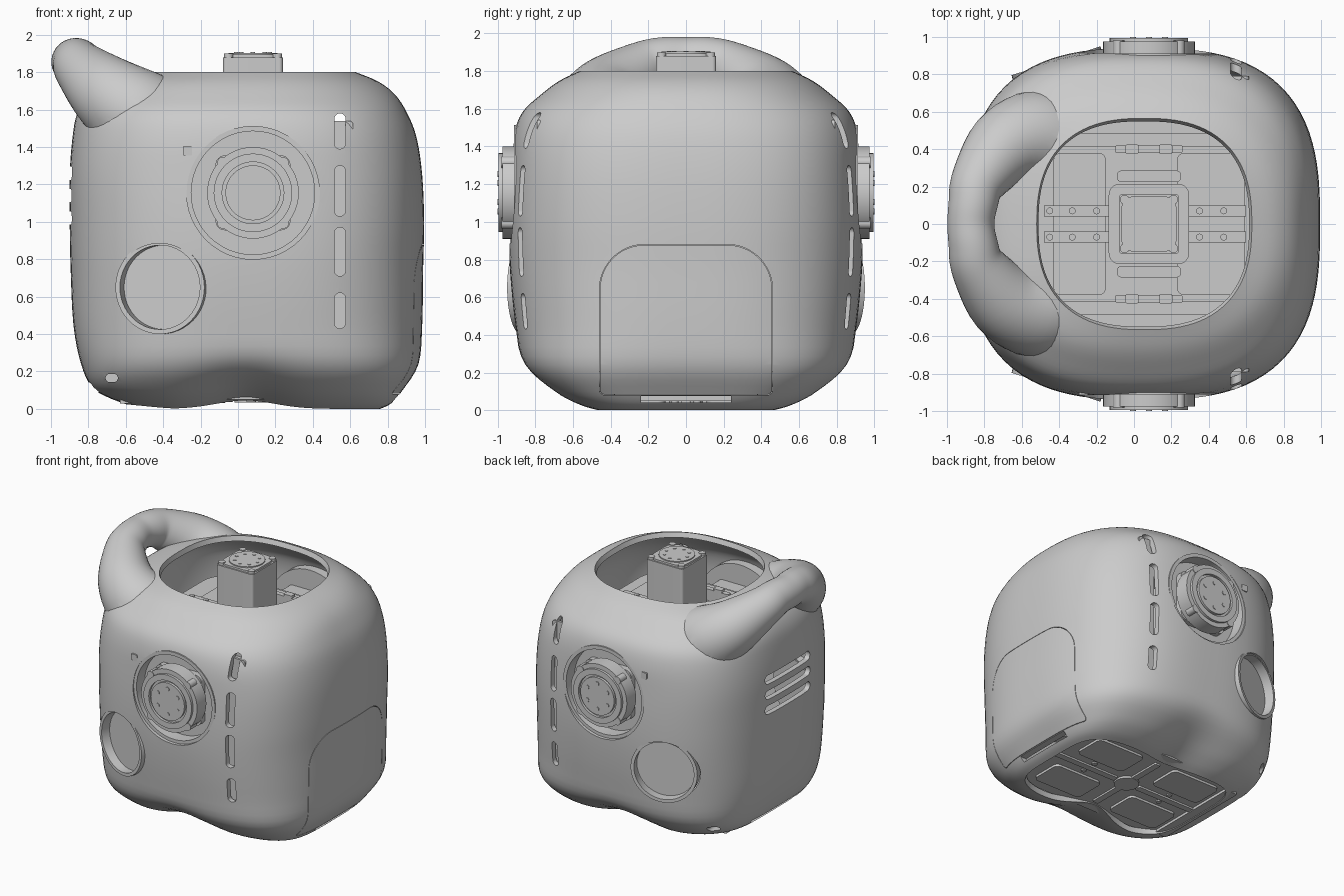
import bpy, bmesh, math
from mathutils import Vector, Matrix

if "Cube" in bpy.data.objects:
    bpy.data.objects.remove(bpy.data.objects["Cube"])

grey = bpy.data.materials.new("light_grey")
grey.use_nodes = True
grey.diffuse_color = (0.6, 0.6, 0.6, 1)
grey.node_tree.nodes["Principled BSDF"].inputs["Base Color"].default_value = (0.6, 0.6, 0.6, 1)
parts = []


def make(name, bm):
    bmesh.ops.remove_doubles(bm, verts=bm.verts, dist=1e-5)
    bmesh.ops.recalc_face_normals(bm, faces=bm.faces)
    me = bpy.data.meshes.new(name)
    bm.to_mesh(me)
    bm.free()
    me.materials.append(grey)
    ob = bpy.data.objects.new(name, me)
    bpy.context.collection.objects.link(ob)
    parts.append(ob)
    return ob


def bake(ob):
    dg = bpy.context.evaluated_depsgraph_get()
    me = bpy.data.meshes.new_from_object(ob.evaluated_get(dg))
    ob.modifiers.clear()
    ob.data = me


def boolean(ob, other, op):
    m = ob.modifiers.new("cut", "BOOLEAN")
    m.object, m.operation, m.solver = other, op, "EXACT"
    bake(ob)


def drop(ob):
    parts.remove(ob)
    bpy.data.objects.remove(ob)


def smooth_rows(rows, steps):
    """Catmull-Rom interpolation between rows of numbers."""
    out = []
    for i in range(len(rows) - 1):
        p = [rows[max(i - 1, 0)], rows[i], rows[i + 1], rows[min(i + 2, len(rows) - 1)]]
        for k in range(steps):
            t = k / steps
            out.append([(2*b + (c - a)*t + (2*a - 5*b + 4*c - d)*t*t
                         + (3*b - a - 3*c + d)*t**3) / 2 for a, b, c, d in zip(*p)])
    return out + [list(rows[-1])]


def loft(bm, rings, caps=True, closed=False):
    vs = [[bm.verts.new(p) for p in r] for r in rings]
    n = len(vs[0])
    for a, b in zip(vs, vs[1:] + (vs[:1] if closed else [])):
        for j in range(n):
            bm.faces.new((a[j], a[(j + 1) % n], b[(j + 1) % n], b[j]))
    if caps and not closed:
        bm.faces.new(vs[0])
        bm.faces.new(vs[-1])


def outline(cu, cv, w, h, r, t, axis, rb=None):
    """Rounded rectangle at depth t along an axis."""
    pts = []
    for q, (su, sv) in enumerate(((1, 1), (-1, 1), (-1, -1), (1, -1))):
        c = rb if rb is not None and sv < 0 else r
        for k in range(13 if c else 1):
            a = math.pi / 2 * (q + k / 12)
            u = cu + su * (w / 2 - c) + c * math.cos(a)
            v = cv + sv * (h / 2 - c) + c * math.sin(a)
            if pts and min(math.dist(pts[-1], (u, v)), math.dist(pts[0], (u, v))) < 1e-5:
                continue
            pts.append((u, v))
    return [{"x": (t, u, v), "y": (u, t, v), "z": (u, v, t)}[axis] for u, v in pts]


def prism(bm, cu, cv, w, h, r, lo, hi, axis):
    loft(bm, [outline(cu, cv, w, h, r, t, axis) for t in (lo, hi)])


def disc(bm, cu, cv, r, lo, hi, axis):
    prism(bm, cu, cv, 2 * r, 2 * r, r, lo, hi, axis)


def tube(bm, cu, cv, ro, ri, lo, hi, axis):
    loft(bm, [outline(cu, cv, 2*r, 2*r, r, t, axis)
              for r, t in ((ro, lo), (ro, hi), (ri, hi), (ri, lo))], closed=True)


# Body: height, x min, x max, half depth, squareness
rows = [(0, -.60, .76, .48, 4.6), (.03, -.68, .82, .58, 4.2), (.10, -.78, .88, .71, 3.8),
        (.24, -.84, .965, .86, 3.2), (.45, -.88, .985, .905, 2.9), (.75, -.895, .99, .935, 2.8),
        (1, -.9, .995, .94, 2.8), (1.25, -.9, .985, .93, 2.8), (1.45, -.885, .955, .915, 2.7),
        (1.58, -.86, .905, .87, 2.6), (1.68, -.8, .84, .765, 2.5), (1.75, -.7, .75, .67, 2.5),
        (1.8, -.52, .63, .565, 2.5)]


def body_ring(z, x0, x1, yh, n, segs=112):
    ring = []
    for k in range(segs):
        a = 2 * math.pi * k / segs
        c, s = math.cos(a), math.sin(a)
        rad = (abs(c)**n + abs(s)**n) ** (-1 / n)
        x, y = (x0 + x1) / 2 + (x1 - x0) / 2 * rad * c, yh * rad * s
        # scooped lower edge on front and back, raised lower edge on the handle side
        low = max(0, 1 - z / .34)**2
        w = math.exp(-((x - .04) / .22)**2) * low * min(1, abs(y) / .4)**2
        lift = .03 * min(1, max(0, (-x - .35) / .3)) * low
        ring.append((x, y * (1 - .2 * w), z + .045 * w + lift))
    return ring


rings = [body_ring(*r) for r in smooth_rows(rows, 4)]
bm = bmesh.new()
loft(bm, rings)
solid = make("solid_helper", bm)
solid.hide_render = True

bm = bmesh.new()
loft(bm, rings, caps=False)
shell = make("body_shell", bm)
m = shell.modifiers.new("wall", "SOLIDIFY")
m.thickness, m.offset = .04, -1
bake(shell)

# Openings in the body
MX, MZ = .08, 1.155
bm = bmesh.new()
disc(bm, MX, MZ, .355, -1.2, 1.2, "y")
disc(bm, -.42, .65, .235, -1.2, 1.2, "y")
prism(bm, -.675, .165, .065, .045, .022, -1.2, 1.2, "y")
for lo, hi in ((1.39, 1.58), (1.03, 1.3), (.71, .97), (.43, .62)):
    prism(bm, .545, (lo + hi) / 2, .06, hi - lo, .03, -1.2, 1.2, "y")
for z in (1.02, 1.14, 1.26):
    prism(bm, 0, z, .56, .07, .034, -1.1, -.7, "x")
prism(bm, 0, .115, .6, .05, .01, -1, -.66, "x")
prism(bm, 0, .058, .48, .036, .005, .65, 1.1, "x")
# hatch gap
g = .006
loft(bm, [outline(0, .48, .92 - d, .8 - d, .24 - d / 2, t, "x", .03 - d / 2)
          for d, t in ((0, .7), (0, 1.1), (g, 1.1), (g, .7))], closed=True)
cutter = make("cutter", bm)
cutter.hide_render = True
boolean(shell, cutter, "DIFFERENCE")
drop(cutter)

# Handle: a swept arch with wide feet
half = [(-.42, .43, 1.50, .27), (-.55, .46, 1.58, .25), (-.70, .40, 1.69, .205),
        (-.83, .23, 1.81, .15), (-.86, .11, 1.85, .132)]
path = smooth_rows(half + [(-.872, 0, 1.855, .126)] + [(x, -y, z, r) for x, y, z, r in half[::-1]], 5)
rings = []
for i, (x, y, z, r) in enumerate(path):
    a, b = path[max(i - 1, 0)], path[min(i + 1, len(path) - 1)]
    t = (Vector(b[:3]) - Vector(a[:3])).normalized()
    u = t.cross(Vector((1, 0, 1))).cross(t).normalized()
    v = t.cross(u)
    rings.append([Vector((x, y, z)) + r * (u * math.cos(k * math.pi / 18) + v * math.sin(k * math.pi / 18))
                  for k in range(36)])
bm = bmesh.new()
loft(bm, rings)
handle = make("carry_handle", bm)
boolean(handle, solid, "DIFFERENCE")
drop(solid)

# Front and back: side motor, its cup, the round pocket and the slot liner
for s, side in ((-1, "front"), (1, "back")):
    bm = bmesh.new()
    tube(bm, MX, MZ, .358, .33, s * .79, s * .912, "y")
    tube(bm, MX, MZ, .345, .2, s * .79, s * .81, "y")
    make(side + "_motor_cup", bm)

    bm = bmesh.new()
    prism(bm, MX, MZ, .4, .4, .05, s * .35, s * .86, "y")
    disc(bm, MX, MZ, .245, s * .86, s * .975, "y")
    tube(bm, MX, MZ, .21, .165, s * .96, s * .995, "y")
    disc(bm, MX, MZ, .147, s * .96, s * .995, "y")
    for k in range(6):
        a = math.radians(30 + 60 * k)
        disc(bm, MX + .1 * math.cos(a), MZ + .1 * math.sin(a), .016, s * .99, s * 1, "y")
    for k in range(4):
        a = math.radians(45 + 90 * k)
        disc(bm, MX + .228 * math.cos(a), MZ + .228 * math.sin(a), .03, s * .9, s * .98, "y")
    make(side + "_motor", bm)

    bm = bmesh.new()
    tube(bm, -.42, .65, .25, .225, s * .79, s * .872, "y")
    disc(bm, -.42, .65, .24, s * .785, s * .8, "y")
    bmesh.ops.rotate(bm, verts=bm.verts, cent=(-.42, s * .88, .65),
                     matrix=Matrix.Rotation(math.radians(18 * s), 3, "Z"))
    make(side + "_pocket", bm)

    bm = bmesh.new()
    prism(bm, .545, .96, .14, 1.16, .02, s * .77, s * .79, "y")
    make(side + "_slot_liner", bm)

    bm = bmesh.new()
    prism(bm, -.27, 1.38, .05, .05, .008, s * .89, s * .915, "y")
    make(side + "_screw_tab", bm)

bm = bmesh.new()
disc(bm, -.675, .165, .04, -.5, .5, "y")
make("cross_pin", bm)

# Inner deck seen through the top
bm = bmesh.new()
prism(bm, .05, 0, 1.3, 1.24, .2, 1.36, 1.39, "z")
for x, w in ((-.29, .28), (.41, .36)):
    prism(bm, x, 0, w, .76, .04, 1.39, 1.41, "z")
make("inner_deck", bm)
bm = bmesh.new()
for s in (-1, 1):
    prism(bm, .06, s * .07, 1.08, .06, 0, 1.41, 1.44, "z")
    prism(bm, .06, s * .45, .96, .07, 0, 1.39, 1.46, "z")
    prism(bm, MX, s * .4, .36, .04, .01, 1.39, 1.48, "z")
    prism(bm, MX, s * .255, .34, .06, .02, 1.39, 1.42, "z")
    for x in (-.45, -.33, -.2, .35, .48):
        disc(bm, x, s * .07, .018, 1.44, 1.45, "z")
    for x in (-.01, .17):
        prism(bm, x, s * .4, .07, .05, .01, 1.48, 1.5, "z")
make("deck_rails", bm)

# Upright top motor
bm = bmesh.new()
prism(bm, MX, 0, .43, .43, .06, 1.39, 1.46, "z")
prism(bm, MX, 0, .32, .32, .02, 1.46, 1.88, "z")
prism(bm, MX, 0, .3, .3, .08, 1.88, 1.895, "z")
disc(bm, MX, 0, .13, 1.89, 1.903, "z")
for k in range(8):
    a = math.pi / 4 * k
    disc(bm, MX + .09 * math.cos(a), .09 * math.sin(a), .012, 1.9, 1.907, "z")
for sx in (-1, 1):
    for sy in (-1, 1):
        disc(bm, MX + sx * .13, sy * .13, .025, 1.88, 1.9, "z")
make("top_motor", bm)

# Base tray with raised panels
bm = bmesh.new()
prism(bm, .07, 0, 1.38, .94, .06, .05, .08, "z")
for sx in (-1, 1):
    for sy in (-1, 1):
        prism(bm, .07 + sx * .35, sy * .24, .42, .26, .04, .032, .05, "z")
        disc(bm, .07 + sx * .35, sy * .06, .02, .04, .05, "z")
    prism(bm, .07 + sx * .38, 0, .56, .05, .01, .036, .05, "z")
disc(bm, .07, 0, .09, .034, .05, "z")
prism(bm, .07, 0, .05, .7, .01, .036, .05, "z")
prism(bm, -.58, 0, .1, .8, .01, .03, .05, "z")
make("base_tray", bm)

# Shading
bpy.ops.object.select_all(action="DESELECT")
for ob in parts:
    ob.select_set(True)
bpy.context.view_layer.objects.active = shell
bpy.ops.object.shade_smooth_by_angle(angle=math.radians(35))
